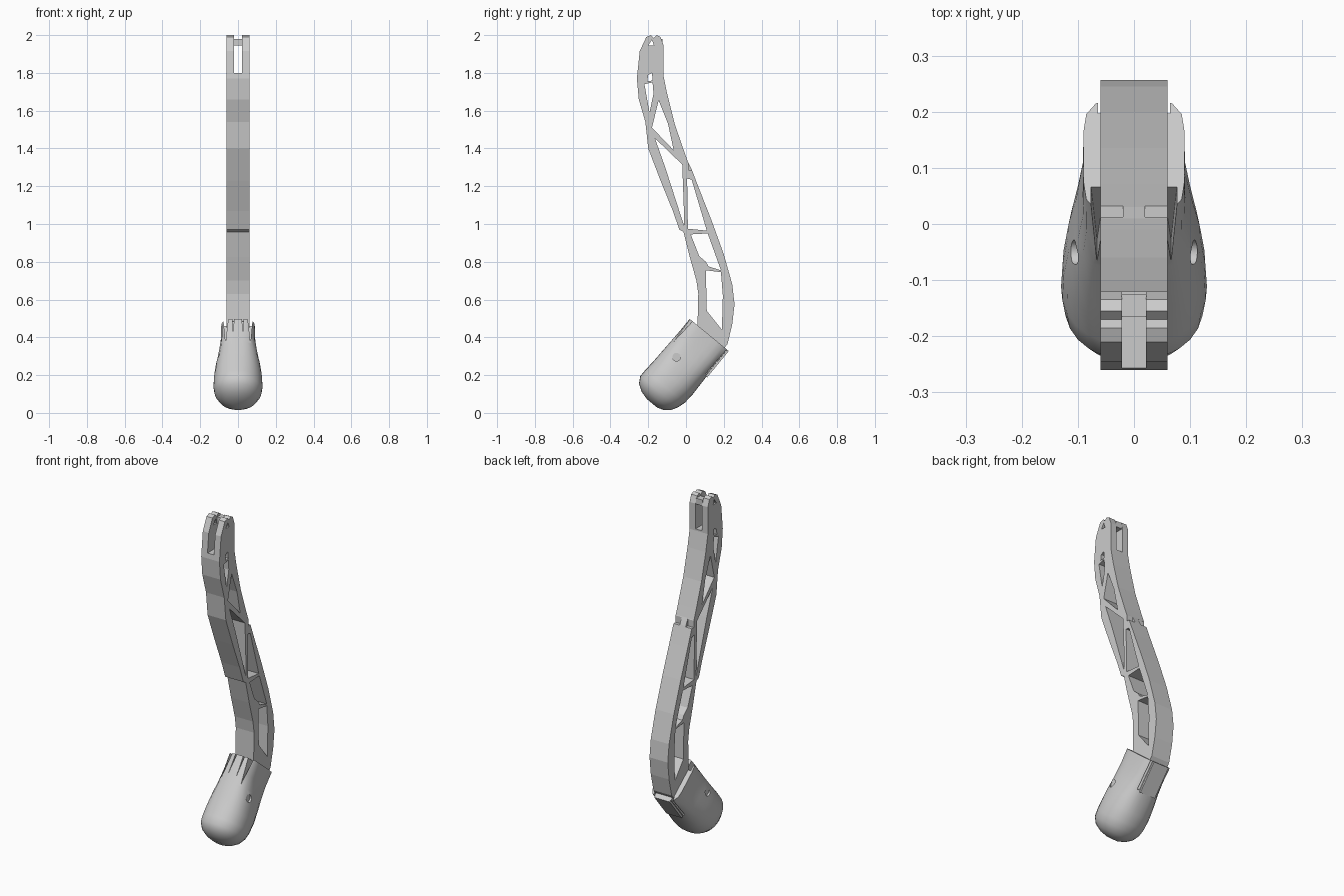
import bpy, bmesh
from math import cos, sin, tau, pi
from mathutils import Vector, Matrix

if "Cube" in bpy.data.objects:
    bpy.data.objects.remove(bpy.data.objects["Cube"])

grey = bpy.data.materials.new("plain_grey")
grey.use_nodes = True
GREY = (0.6, 0.6, 0.6, 1)
grey.diffuse_color = GREY
grey.node_tree.nodes["Principled BSDF"].inputs["Base Color"].default_value = GREY

# Frame of the boot: local y is its depth, local z runs back up its axis
BOOT = Matrix.Translation((0, 0.12, 0.415)) @ Matrix.Rotation(-0.688, 4, 'X')


def mesh_object(name, bm, matrix=Matrix()):
    bmesh.ops.recalc_face_normals(bm, faces=bm.faces)
    mesh = bpy.data.meshes.new(name)
    bm.to_mesh(mesh)
    bm.free()
    mesh.materials.append(grey)
    ob = bpy.data.objects.new(name, mesh)
    bpy.context.collection.objects.link(ob)
    ob.matrix_world = matrix
    return ob


def box(name, lo, hi, matrix=Matrix()):
    lo, hi = Vector(lo), Vector(hi)
    bm = bmesh.new()
    bmesh.ops.create_cube(bm, size=1)
    for v in bm.verts:
        v.co = (lo + hi) / 2 + v.co * (hi - lo)
    return mesh_object(name, bm, matrix)


def prism(name, outline, y0, y1, matrix):
    bm = bmesh.new()
    face = bm.faces.new([bm.verts.new((x, y0, z)) for x, z in outline])
    out = bmesh.ops.extrude_face_region(bm, geom=[face])
    for v in out["geom"]:
        if isinstance(v, bmesh.types.BMVert):
            v.co.y = y1
    return mesh_object(name, bm, matrix)


def select(ob):
    bpy.ops.object.select_all(action='DESELECT')
    ob.select_set(True)
    bpy.context.view_layer.objects.active = ob


def cut(ob, cutter):
    cutter.hide_render = True
    bpy.context.view_layer.update()
    select(ob)
    mod = ob.modifiers.new("cut", 'BOOLEAN')
    mod.operation, mod.solver, mod.object = 'DIFFERENCE', 'EXACT', cutter
    bpy.ops.object.modifier_apply(modifier=mod.name)
    bpy.data.objects.remove(cutter)


# Arm: side outline with truss openings, extruded across the width
front_edge = [(-.17, 1.985), (-.185, 2), (-.21, 1.99), (-.245, 1.915), (-.26, 1.77), (-.25, 1.66),
              (-.215, 1.54), (-.2, 1.4), (-.135, 1.23), (-.07, 1.07), (-.035, .97),
              (-.013, .958), (.02, .825), (.055, .7), (.065, .63), (.06, .42)]
back_edge = [(.1, .33), (.2, .34), (.22, .365), (.245, .47), (.257, .575), (.245, .68),
             (.2, .84), (.135, 1.02), (.07, 1.185), (.03, 1.29), (.01, 1.33),
             (-.01, 1.385), (-.06, 1.53), (-.1, 1.69), (-.12, 1.79), (-.12, 1.95),
             (-.135, 1.99), (-.155, 2)]
openings = [
    [(-.18, 1.975), (-.2, 1.945), (-.17, 1.945)],
    [(-.2, 1.79), (-.18, 1.8), (-.177, 1.76), (-.205, 1.755)],
    [(-.22, 1.74), (-.177, 1.75), (-.172, 1.69), (-.193, 1.59)],
    [(-.145, 1.655), (-.18, 1.51), (-.065, 1.39), (-.095, 1.53)],
    [(-.165, 1.455), (-.02, 1.315), (-.012, 1.1), (-.01, .99), (-.11, 1.3)],
    [(.006, 1.24), (.03, 1.235), (.11, .965), (.01, .975)],
    [(.025, .945), (.115, .95), (.185, .755), (.12, .775), (.105, .8), (.07, .83)],
    [(.105, .755), (.185, .745), (.195, .62), (.19, .44), (.11, .54)],
]
curve = bpy.data.curves.new("arm", 'CURVE')
curve.dimensions, curve.fill_mode, curve.extrude = '2D', 'BOTH', 0.06
for loop in [front_edge + back_edge] + openings:
    spline = curve.splines.new('POLY')
    spline.points.add(len(loop) - 1)
    for point, (y, z) in zip(spline.points, loop):
        point.co = (y, z, 0, 1)
    spline.use_cyclic_u = True
curve.materials.append(grey)
arm = bpy.data.objects.new("arm", curve)
bpy.context.collection.objects.link(arm)
arm.rotation_euler = (pi / 2, 0, pi / 2)
select(arm)
bpy.ops.object.convert(target='MESH')
arm = bpy.context.object
bm = bmesh.new()
bm.from_mesh(arm.data)
bmesh.ops.remove_doubles(bm, verts=bm.verts, dist=1e-5)
bmesh.ops.recalc_face_normals(bm, faces=bm.faces)
bm.to_mesh(arm.data)
bm.free()

# Fork slot at the top and notches either side of the rear tab
cut(arm, box("slot", (-.021, -.4, 1.8), (.021, 0, 2.1)))
for s in (-1, 1):
    cut(arm, box("notch", (min(s * .02, s * .07), .012, 1.285),
                 (max(s * .02, s * .07), .06, 1.325)))
for p in arm.data.polygons:
    p.use_smooth = False
box("fork_pin", (-.022, -.166, 1.945), (.022, -.125, 1.98))

# Boot: rounded rings lofted along the axis, boxy at the socket, round at the tip
# height, half width, half depth, depth shift, squareness
rings = [(0, .09, .13, 0, 5), (-.09, .092, .13, 0, 4), (-.16, .104, .132, 0, 3),
         (-.23, .118, .134, 0, 2.6), (-.3, .127, .136, 0, 2.4), (-.36, .13, .136, -.004, 2.2),
         (-.4, .124, .13, -.01, 2.2), (-.435, .105, .11, -.01, 2.1),
         (-.46, .07, .075, -.005, 2), (-.472, .03, .035, 0, 2)]
SIDES = 28
bm = bmesh.new()
loops = []
for h, a, b, shift, e in rings:
    ring = []
    for i in range(SIDES):
        c, s = cos(tau * i / SIDES), sin(tau * i / SIDES)
        r = (abs(c) ** e + abs(s) ** e) ** (-1 / e)
        ring.append(bm.verts.new((a * c * r, shift + b * s * r, h)))
    loops.append(ring)
for lower, upper in zip(loops, loops[1:]):
    for i in range(SIDES):
        j = (i + 1) % SIDES
        bm.faces.new((lower[i], lower[j], upper[j], upper[i]))
bm.faces.new(loops[0])
bm.faces.new(loops[-1])
boot = mesh_object("boot", bm, BOOT)

for s in (-1, 1):
    # Tapered gaps beside the front fins, thin slits between them
    cut(boot, prism("gap", [(s * .05, .02), (s * .078, .02), (s * .066, -.15)], -.2, -.07, BOOT))
    cut(boot, prism("slit", [(s * .02, .02), (s * .03, .02), (s * .027, -.12)], -.2, -.11, BOOT))
    # Grooves beside the rear clip
    cut(boot, prism("groove", [(s * .054, .02), (s * .064, .02), (s * .064, -.17),
                               (s * .054, -.17)], .1, .2, BOOT))
    # Round pivot recess on each side
    bm = bmesh.new()
    bmesh.ops.create_cone(bm, cap_ends=True, segments=16, radius1=.022, radius2=.022, depth=.06,
                          matrix=Matrix.Translation((s * .13, -.056, -.2)) @ Matrix.Rotation(pi / 2, 4, 'Y'))
    cut(boot, mesh_object("pivot_recess", bm, BOOT))
select(boot)
bpy.ops.object.shade_smooth_by_angle(angle=0.6)

# Rear clip lying along the boot
box("rear_clip", (-.05, .125, -.18), (.05, .138, 0), BOOT)
